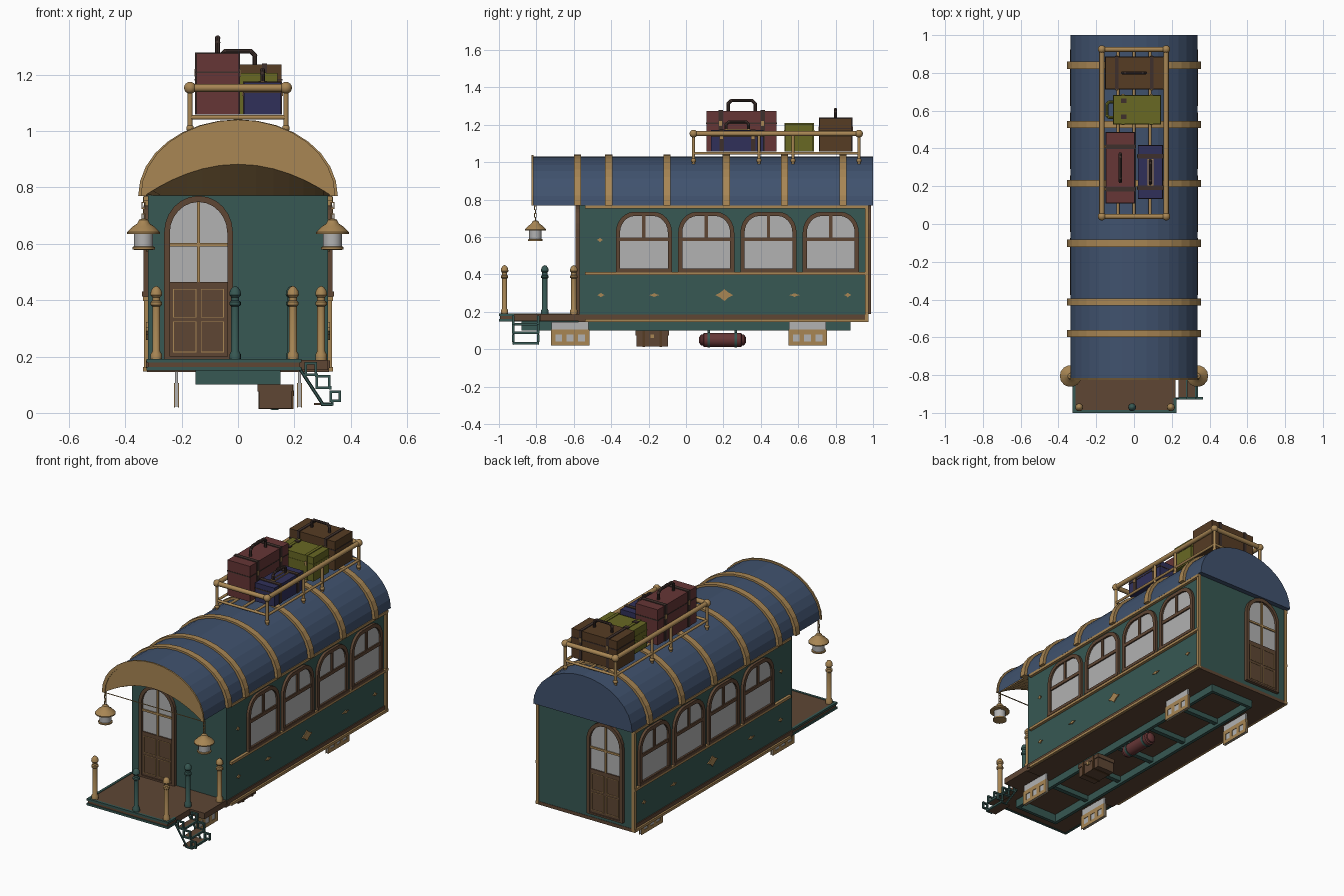
import bpy, bmesh, math
from mathutils import Vector

cube = bpy.data.objects.get("Cube")
if cube:
    bpy.data.objects.remove(cube, do_unlink=True)


def material(name, *rgb):
    lin = [((c / 255 + 0.055) / 1.055) ** 2.4 for c in rgb] + [1]
    m = bpy.data.materials.new(name)
    m.use_nodes = True
    m.diffuse_color = lin
    m.node_tree.nodes["Principled BSDF"].inputs["Base Color"].default_value = lin
    return m


TEAL = material("dark teal", 55, 88, 83)
BLUE = material("slate blue", 64, 82, 110)
GOLD = material("brass", 168, 134, 84)
WOOD = material("wood brown", 94, 70, 52)
GLASS = material("pale grey", 178, 178, 178)
RED = material("maroon", 102, 54, 54)
NAVY = material("navy", 48, 48, 90)
OLIVE = material("olive", 104, 104, 36)
LEATHER = material("leather brown", 86, 60, 36)
DARK = material("dark brown", 62, 48, 44)


def mesh(name, verts, faces, mat, smooth=False):
    me = bpy.data.meshes.new(name)
    me.from_pydata(verts, [], faces)
    bm = bmesh.new()
    bm.from_mesh(me)
    bmesh.ops.recalc_face_normals(bm, faces=bm.faces)
    bm.to_mesh(me)
    bm.free()
    me.materials.append(mat)
    ob = bpy.data.objects.new(name, me)
    bpy.context.collection.objects.link(ob)
    if smooth:
        bpy.ops.object.select_all(action="DESELECT")
        ob.select_set(True)
        bpy.context.view_layer.objects.active = ob
        bpy.ops.object.shade_smooth_by_angle(angle=math.radians(40))
    return ob


def put(axis, u, v, t):
    return {"x": (t, u, v), "y": (u, t, v), "z": (u, v, t)}[axis]


def prism(name, pts, axis, a, b, mat):
    n = len(pts)
    verts = [put(axis, u, v, t) for t in (a, b) for u, v in pts]
    sides = [(i, (i + 1) % n, n + (i + 1) % n, n + i) for i in range(n)]
    return mesh(name, verts, sides + [range(n), range(n, 2 * n)], mat)


def ring(name, outer, inner, axis, a, b, mat):
    # closed frame between two matching outlines
    n = len(outer)
    loops = [(outer, a), (outer, b), (inner, b), (inner, a)]
    verts = [put(axis, u, v, t) for pts, t in loops for u, v in pts]
    faces = [(k * n + i, k * n + (i + 1) % n, (k + 1) % 4 * n + (i + 1) % n, (k + 1) % 4 * n + i)
             for k in range(4) for i in range(n)]
    return mesh(name, verts, faces, mat)


def rect(u0, u1, v0, v1):
    return [(u0, v0), (u1, v0), (u1, v1), (u0, v1)]


def box(name, x0, x1, y0, y1, z0, z1, mat):
    return prism(name, rect(x0, x1, y0, y1), "z", z0, z1, mat)


def arch(c, hw, z0, z1, r, rz, n=7):
    # window outline with rounded top corners
    pts = [(c - hw, z0), (c + hw, z0)]
    for s, angles in ((1, range(n)), (-1, range(n - 1, -1, -1))):
        for i in angles:
            a = math.pi / 2 * i / (n - 0.9)
            pts.append((c + s * (hw - r + r * math.cos(a)), z1 - rz + rz * math.sin(a)))
    return pts


def lathe(name, profile, origin, mat, direction=(0, 0, 1), n=14):
    q = Vector((0, 0, 1)).rotation_difference(Vector(direction))
    verts = [Vector(origin) + q @ Vector((r * math.cos(math.tau * i / n), r * math.sin(math.tau * i / n), h))
             for r, h in profile for i in range(n)]
    m = len(profile)
    faces = [(k * n + i, k * n + (i + 1) % n, (k + 1) * n + (i + 1) % n, (k + 1) * n + i)
             for k in range(m - 1) for i in range(n)]
    return mesh(name, verts, faces + [range(n), range((m - 1) * n, m * n)], mat, True)


def rod(name, p, q, r, mat, n=10):
    d = Vector(q) - Vector(p)
    return lathe(name, [(r, 0), (r, d.length)], p, mat, d, n)


def ball(name, p, r, mat):
    prof = [(r * math.sin(math.pi * i / 8) + 0.0005, -r * math.cos(math.pi * i / 8)) for i in range(9)]
    return lathe(name, prof, p, mat)


# Carriage body, floor and side trim
box("body", -.32, .32, -.57, .97, .16, .775, TEAL)
box("floor", -.322, .322, -.575, .972, .145, .165, WOOD)
for s in (-1, 1):
    def side(name, y0, y1, z0, z1, d, mat):
        return box(name, s * .315, s * (.32 + d), y0, y1, z0, z1, mat)
    side("sill_board", -.57, .965, .16, .185, .006, WOOD)
    for z in (.155, .405, .76):
        side("side_rail", -.54, .975, z - .008, z + .008, .017, GOLD)
    side("rear_corner_post", .957, .976, .15, .77, .014, GOLD)
    # Four arched windows per side
    for i in range(4):
        c = -.225 + i * .333
        prism("window_glass", arch(c, .14, .425, .72, .09, .1), "x", s * .318, s * .325, GLASS)
        ring("window_frame", arch(c, .15, .415, .735, .1, .11), arch(c, .128, .432, .713, .08, .09),
             "x", s * .318, s * .336, WOOD)
        side("window_transom", c - .135, c + .135, .578, .598, .013, WOOD)
        side("window_mullion", c - .009, c + .009, .59, .72, .013, WOOD)
        side("window_sill", c - .15, c + .15, .412, .43, .02, WOOD)
    # Small ornamental plates
    for y, z, w, h in ((-.455, .29, .02, .012), (-.17, .29, .03, .01), (.205, .29, .048, .032),
                       (.58, .29, .03, .01), (.865, .29, .02, .012), (-.46, .585, .016, .012)):
        star = [(y + w * f * math.cos(k * math.pi / 4), z + h * f * math.sin(k * math.pi / 4))
                for k in range(8) for f in ((1, .62)[k % 2],)]
        prism("ornament", star, "x", s * .318, s * .326, GOLD)

# Front and rear doors
for y, s in ((-.57, -1), (.97, 1)):
    c = -.14
    prism("door_glass", arch(c, .115, .2, .76, .115, .12), "y", y - s * .003, y + s * .005, GLASS)
    ring("door_frame", arch(c, .122, .19, .77, .122, .13), arch(c, .102, .2, .748, .102, .11),
         "y", y - s * .003, y + s * .02, WOOD)
    prism("door_panel", rect(c - .11, c + .11, .19, .465), "y", y, y + s * .012, WOOD)
    prism("door_mullion", rect(c - .006, c + .006, .465, .75), "y", y, y + s * .012, GOLD)
    prism("door_crossbar", rect(c - .105, c + .105, .59, .602), "y", y, y + s * .012, GOLD)
    for u in (c - .049, c + .049):
        for z0, z1 in ((.215, .325), (.338, .44)):
            ring("door_moulding", rect(u - .041, u + .041, z0, z1),
                 rect(u - .038, u + .038, z0 + .003, z1 - .003), "y", y, y + s * .015, GOLD)


# Barrel roof with overhanging porch hood
def arc(w, h, n=16):
    return [(-w * math.cos(math.pi * i / n), .77 + h * math.sin(math.pi * i / n)) for i in range(n + 1)]


prism("roof", arc(.335, .26), "y", -.57, 1.0, BLUE)
outer = arc(.335, .26)
loops = [([(x, z) for x, z in outer], -.57), (outer, -.82),
         ([(x * .98, .772 + .11 * (1 - (x / .335) ** 2)) for x, z in outer], -.82),
         ([(x * .98, .771) for x, z in outer], -.57)]
n = len(outer)
hood = mesh("porch_hood", [(x, y, z) for pts, y in loops for x, z in pts],
            [(k * n + i, k * n + i + 1, (k + 1) * n + i + 1, (k + 1) * n + i)
             for k in range(3) for i in range(n - 1)], BLUE)
hood.data.materials.append(GOLD)
for p in hood.data.polygons:
    p.material_index = 1 if p.index >= n - 1 else 0
ring("hood_rim", arc(.345, .27), arc(.325, .25), "y", -.825, -.815, GOLD)
for y in (-.58, -.413, -.102, .215, .527, .84):
    ring("roof_band", arc(.354, .271), arc(.33, .255), "y", y - .019, y + .019, GOLD)

# Front platform with cut corner for the steps
box("platform", -.32, .22, -.995, -.57, .152, .188, WOOD)
box("platform_side", .22, .32, -.78, -.57, .152, .188, WOOD)
for z in (.15, .178):
    box("platform_front_trim", -.325, .225, -1.0, -.985, z, z + .013, TEAL)
    box("platform_left_trim", .21, .225, -1.0, -.92, z, z + .013, TEAL)
    box("platform_right_trim", -.325, -.31, -1.0, -.57, z, z + .013, TEAL)

# Turned posts
post = [(.02, 0), (.02, .02), (.014, .03), (.014, .19), (.02, .195), (.02, .205), (.014, .21),
        (.014, .222), (.021, .23), (.019, .245), (.01, .258), (.001, .262)]
for x, y, mat in ((-.29, -.97, GOLD), (-.01, -.97, TEAL), (.195, -.97, GOLD),
                  (.19, -.755, TEAL), (.295, -.6, GOLD)):
    lathe("platform_post", post, (x, y, .188), mat)

# Boarding steps
for y in (-.923, -.79):
    rod("step_stringer", (.22, y, .155), (.30, y, .032), .006, TEAL, 6)
    rod("step_foot", (.295, y, .03), (.335, y, .03), .006, TEAL, 6)
    for x0, x1, z0, z1 in ((.235, .28, .13, .18), (.275, .328, .085, .135), (.325, .365, .038, .08)):
        ring("step_bracket", rect(x0, x1, z0, z1), rect(x0 + .009, x1 - .009, z0 + .009, z1 - .009),
             "y", y - .006, y + .006, TEAL)
for x0, x1, z in ((.235, .28, .13), (.275, .328, .085), (.27, .335, .028)):
    box("step_tread", x0, x1, -.92, -.79, z, z + .007, WOOD)
    box("step_nosing", x1 - .006, x1 + .003, -.925, -.785, z - .002, z + .01, TEAL)

# Underframe
ring("underframe", rect(-.15, .15, -.88, .88), rect(-.13, .13, -.86, .86), "z", .1, .15, TEAL)
for i in range(5):
    y = -.58 + i * .29
    box("cross_beam", -.135, .135, y - .014, y + .014, .115, .15, TEAL)
for s in (-1, 1):
    for y in (-.62, .65):
        x = s * .218
        box("bogie_core", x - .006, x + .006, y - .098, y + .098, .022, .147, GLASS)
        for f in (-1, 1):
            a, b = sorted((x + f * .005, x + f * .009))
            for z0, z1 in ((.02, .042), (.08, .106)):
                box("bogie_bar", a, b, y - .103, y + .103, z0, z1, GOLD)
            for k in range(4):
                u = y - .091 + k * .0607
                box("bogie_upright", a, b, u - .012, u + .012, .04, .082, GOLD)
box("tool_chest", .075, .19, -.265, -.095, .015, .1, WOOD)
box("tool_chest_lid", .07, .194, -.27, -.09, .075, .1, WOOD)
for y in (-.225, -.135):
    box("chest_strap", .072, .196, y - .007, y + .007, .013, .101, LEATHER)
box("chest_latch", .19, .198, -.19, -.17, .06, .08, GOLD)
lathe("gas_tank", [(.015, 0), (.03, .01), (.03, .02), (.038, .025), (.038, .225), (.03, .23), (.03, .24), (.015, .25)],
      (.13, .07, .05), RED, (0, 1, 0))
for y in (.115, .26):
    lathe("tank_band", [(.041, 0), (.041, .014)], (.13, y, .05), TEAL, (0, 1, 0))
    box("tank_hanger", .12, .14, y, y + .014, .085, .15, TEAL)

# Hanging lanterns
for s in (-1, 1):
    p = (s * .335, -.805, 0)
    lathe("lantern_hat", [(.058, .635), (.058, .641), (.04, .66), (.022, .672), (.016, .685), (.004, .69)], p, GOLD)
    lathe("lantern_glass", [(.034, .588), (.034, .637)], p, GLASS)
    lathe("lantern_base", [(.03, .578), (.04, .58), (.04, .588), (.03, .592)], p, GOLD)
    for k in range(4):
        z = .696 + k * .02
        link = rect(-.007, .007, z - .012, z + .012)
        hole = rect(-.003, .003, z - .008, z + .008)
        off = s * .335 if k % 2 else -.805
        axis, mid = ("y", s * .335) if k % 2 == 0 else ("x", -.805)
        ring("lantern_chain", [(u + mid, v) for u, v in link], [(u + mid, v) for u, v in hole],
             axis, off - .002, off + .002, GOLD)

# Roof luggage rack
Y0, Y1 = .04, .925
for s in (-1, 1):
    x = s * .17
    for z, r in ((1.153, .014), (1.048, .008)):
        rod("rack_side_rail", (x, Y0, z), (x, Y1, z), r, GOLD)
    for y in (Y0, .39, .572, Y1):
        rod("rack_post", (x, y, .99), (x, y, 1.15), .009, GOLD)
        ball("rack_foot", (x, y, 1.01), .013, GOLD)
    for y in (Y0, Y1):
        ball("rack_corner", (x, y, 1.153), .021, GOLD)
for y in (Y0, Y1):
    for z, r in ((1.153, .014), (1.048, .008)):
        rod("rack_end_rail", (-.17, y, z), (.17, y, z), r, GOLD)
for x in (-.085, 0, .085):
    rod("rack_slat", (x, Y0, 1.048), (x, Y1, 1.048), .008, GOLD)


# Luggage: case with straps, lid seam, clasps and carry handle
def handle(name, a, b, rise, r, mat):
    a, b, up = Vector(a), Vector(b), Vector(rise)
    inset = (b - a) * .12
    path = [a, a + up * .7, a + inset + up, b - inset + up, b + up * .7, b]
    for p, q in zip(path, path[1:]):
        rod(name, p, q, r, mat, 8)
    for p in path[1:-1]:
        ball(name + "_bend", p, r, mat)


def case(name, x0, x1, y0, y1, z1, mat, trim, along):
    z0, e = 1.058, .004
    box(name, x0, x1, y0, y1, z0, z1, mat)
    zs = z0 + (z1 - z0) * .68
    box(name + "_seam", x0 - .002, x1 + .002, y0 - .002, y1 + .002, zs, zs + .006, trim)
    for f in (.2, .8):
        if along == "y":
            c = y0 + (y1 - y0) * f
            box(name + "_strap", x0 - e, x1 + e, c - .012, c + .012, z0, z1 + e, trim)
            for x in (x0 - .007, x1 - .001):
                box(name + "_clasp", x, x + .008, c - .008, c + .008, zs - .012, zs + .014, GOLD)
        else:
            c = x0 + (x1 - x0) * f
            box(name + "_strap", c - .009, c + .009, y0 - e, y1 + e, z0, z1 + e, trim)
            for y in (y0 - .007, y1 - .001):
                box(name + "_clasp", c - .007, c + .007, y, y + .008, zs - .012, zs + .014, GOLD)


case("red_suitcase", -.148, .003, .11, .485, 1.275, RED, DARK, "y")
handle("red_handle", (-.072, .225, 1.275), (-.072, .37, 1.275), (0, 0, .055), .009, DARK)
case("navy_suitcase", .022, .152, .135, .415, 1.172, NAVY, DARK, "y")
handle("navy_handle", (.087, .215, 1.172), (.087, .335, 1.172), (0, 0, .044), .008, DARK)
ring("navy_handle_plate", rect(.072, .102, .205, .345), rect(.077, .097, .21, .34), "z", 1.17, 1.177, GOLD)
case("olive_suitcase", -.108, .14, .53, .68, 1.205, OLIVE, OLIVE, "x")
handle("olive_handle", (-.108, .565, 1.13), (-.108, .645, 1.13), (-.035, 0, 0), .008, OLIVE)
for y in (.555, .64):
    box("olive_label", -.07, -.04, y, y + .025, 1.2, 1.211, DARK)
case("brown_suitcase", -.152, .155, .715, .885, 1.235, LEATHER, DARK, "x")
handle("brown_handle", (-.06, .8, 1.235), (.06, .8, 1.235), (0, 0, .048), .008, DARK)
